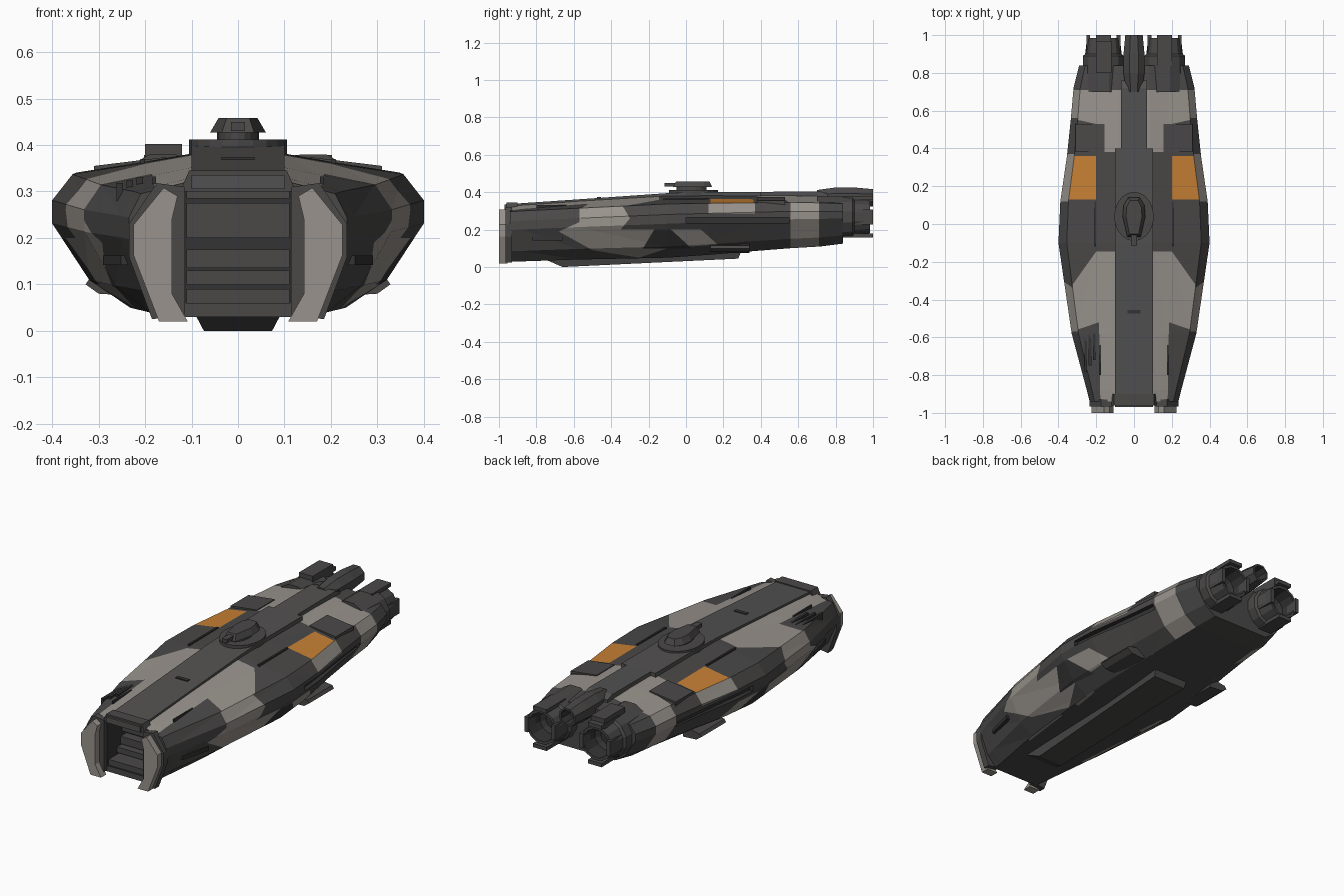
import bpy, bmesh, math
from mathutils import Vector

if "Cube" in bpy.data.objects:
    bpy.data.objects.remove(bpy.data.objects["Cube"])

def material(name, r, g, b):
    m = bpy.data.materials.new(name)
    m.diffuse_color = (r, g, b, 1)
    m.use_nodes = True
    m.node_tree.nodes["Principled BSDF"].inputs["Base Color"].default_value = m.diffuse_color
    return m

DARK = material("dark grey", .068, .065, .064)
LIGHT = material("warm light grey", .315, .29, .262)
ORANGE = material("orange", .57, .215, .034)
BLACK = material("near black", .035, .034, .035)
MID = material("mid grey", .086, .083, .082)

def finish(name, bm, *mats):
    bmesh.ops.recalc_face_normals(bm, faces=bm.faces)
    me = bpy.data.meshes.new(name)
    bm.to_mesh(me)
    bm.free()
    for m in mats:
        me.materials.append(m)
    ob = bpy.data.objects.new(name, me)
    bpy.context.collection.objects.link(ob)
    return ob

def prism(name, pts, axis, a, b, mat):
    """Extrude a 2D outline along x, y or z, from a to b."""
    put = {'x': lambda p, t: (t, *p), 'y': lambda p, t: (p[0], t, p[1]), 'z': lambda p, t: (*p, t)}[axis]
    bm = bmesh.new()
    lo, hi = ([bm.verts.new(put(p, t)) for p in pts] for t in (a, b))
    n = len(pts)
    bm.faces.new(lo)
    bm.faces.new(hi)
    for i in range(n):
        bm.faces.new((lo[i], lo[(i + 1) % n], hi[(i + 1) % n], hi[i]))
    return finish(name, bm, mat)

def box(name, x0, x1, y0, y1, z0, z1, mat):
    return prism(name, [(x0, y0), (x1, y0), (x1, y1), (x0, y1)], 'z', z0, z1, mat)

def lathe(name, rings, cx, cz, sides, mats, dark_rings=0):
    """Revolve (radius, y) rings round a y axis; the first dark_rings bands are near black."""
    bm = bmesh.new()
    loops = [[bm.verts.new((cx + r * math.cos(2 * math.pi * (k + .5) / sides), y,
                            cz + r * math.sin(2 * math.pi * (k + .5) / sides)))
              for k in range(sides)] for r, y in rings]
    bm.faces.new(loops[0]).material_index = 1
    bm.faces.new(loops[-1])
    for j in range(len(loops) - 1):
        for k in range(sides):
            q = (k + 1) % sides
            f = bm.faces.new((loops[j][k], loops[j][q], loops[j + 1][q], loops[j + 1][k]))
            f.material_index = 1 if j < dark_rings else 0
    return finish(name, bm, *mats)

def mirrored(pts, s):
    return [(s * p[0], p[1]) for p in pts]

# hull: stations (y, half width, top z, bottom z) carrying one normalised section
STATIONS = [(-.94, .235, .335, .03), (-.88, .25, .34, .03), (-.58, .33, .355, .04), (-.1, .40, .38, .05),
            (.12, .39, .382, .065), (.36, .355, .382, .085), (.55, .335, .382, .10), (.72, .32, .378, .11),
            (.84, .29, .37, .125)]
SECTION = [(.25, 1), (.53, .94), (.89, .87), (1, .70), (1, .55), (.8, .18), (.58, 0)]
bm = bmesh.new()
loops = []
for y, w, zt, zb in STATIONS:
    half = [(u * w, zb + v * (zt - zb)) for u, v in SECTION]
    loops.append([bm.verts.new((x, y, z)) for x, z in half + [(-x, z) for x, z in reversed(half)]])
for a, b in zip(loops, loops[1:]):
    for i in range(len(a)):
        j = (i + 1) % len(a)
        bm.faces.new((a[i], a[j], b[j], b[i]))
bm.faces.new(loops[0])
bm.faces.new(loops[-1])
hull = finish("hull", bm, DARK, LIGHT, ORANGE, BLACK)

# bow opening and side slots cut out of the hull
cutters = [box("bow_cutter", -.112, .112, -1.1, -.78, .06, .305, DARK)]
for s in (1, -1):
    cutters.append(prism("slot_cutter", mirrored([(.375, 0), (.5, 0), (.5, .55), (.31, .55)], s), 'z', .235, .265, DARK))
for c in cutters:
    c.hide_render = True
    mod = hull.modifiers.new("cut", 'BOOLEAN')
    mod.operation, mod.solver, mod.object = 'DIFFERENCE', 'EXACT', c
bm = bmesh.new()
bm.from_object(hull, bpy.context.evaluated_depsgraph_get())
hull.modifiers.clear()
for c in cutters:
    bpy.data.objects.remove(c)

# camouflage outlines: deck and belly ones in (|x|, y), side ones in (y, z)
TOP = [(1, [(.05, -.95), (.178, -.95), (.185, -.52), (.33, -.57), (.36, -.37), (.2, -.145), (.05, -.145)]),
       (1, [(.05, .38), (.155, .38), (.155, .52), (.34, .56), (.34, .71), (.05, .71)]),
       (2, [(.2, .13), (.37, .13), (.37, .36), (.2, .36)])]
BELLY = [(1, [(.17, -.62), (.4, -.55), (.4, -.28), (.2, -.33)]),
         (1, [(.2, -.2), (.4, -.22), (.4, 0), (.22, -.05)]),
         (1, [(.2, .38), (.4, .36), (.4, .55), (.22, .53)])]
SIDE = [(3, [(-.23, .1), (-.17, .2), (-.08, .2), (.03, .1)]),
        (1, [(-.57, .38), (-.37, .38), (-.3, .26), (-.35, .2), (.08, .2), (.17, .12), (-.1, .1),
             (-.25, .05), (-.5, .09), (-.68, .19), (-.57, .24)]),
        (1, [(.56, .05), (.71, .05), (.71, .4), (.56, .4)]),
        (1, [(.12, .285), (.37, .285), (.37, .36), (.12, .36)])]

def inside(p, poly):
    hit = False
    for (x0, y0), (x1, y1) in zip(poly, poly[1:] + poly[:1]):
        if (y0 > p[1]) != (y1 > p[1]) and p[0] < x0 + (p[1] - y0) * (x1 - x0) / (y1 - y0):
            hit = not hit
    return hit

def is_top(f):
    return f.normal.z > .75

def is_belly(f):
    return f.normal.z < -.9

def is_side(f):
    return abs(f.normal.x) > .35 and f.normal.z <= .75

def cut(rule, co, no):
    faces = [f for f in bm.faces if rule(f)]
    geom = faces + list({e for f in faces for e in f.edges}) + list({v for f in faces for v in f.verts})
    bmesh.ops.bisect_plane(bm, geom=geom, dist=1e-5, plane_co=co, plane_no=no)
    bm.normal_update()

bmesh.ops.triangulate(bm, faces=bm.faces)
bm.normal_update()
for zone, polys in ((is_top, TOP), (is_belly, BELLY)):
    for _, poly in polys:
        for (x0, y0), (x1, y1) in zip(poly, poly[1:] + poly[:1]):
            for s in (1, -1):
                cut(lambda f: zone(f) and f.calc_center_median().x * s > -.1,
                    Vector((s * x0, y0, 0)), Vector((y1 - y0, s * (x0 - x1), 0)).normalized())
for _, poly in SIDE:
    lo, hi = min(p[0] for p in poly) - .3, max(p[0] for p in poly) + .3
    for (y0, z0), (y1, z1) in zip(poly, poly[1:] + poly[:1]):
        cut(lambda f: is_side(f) and lo < f.calc_center_median().y < hi,
            Vector((0, y0, z0)), Vector((0, z1 - z0, y0 - y1)).normalized())
for f in bm.faces:
    c = f.calc_center_median()
    f.material_index = 0
    f.smooth = False
    if (abs(c.x) < .1125 and -.935 < c.y < -.77 and .059 < c.z < .306) or \
       (.2349 < c.z < .2651 and 0 <= c.y <= .5501 and abs(c.x) > .3):
        f.material_index = 3
        continue
    flat = (abs(c.x), c.y)
    for zone, polys, p in ((is_top, TOP, flat), (is_belly, BELLY, flat), (is_side, SIDE, (c.y, c.z))):
        if zone(f):
            f.material_index = next((i for i, poly in polys if inside(p, poly)), 0)
bm.to_mesh(hull.data)
bm.free()

# raised spine along the top, hood over the bow, keel below
prism("spine_front", [(-.97, .305), (-.97, .335), (-.5, .367), (-.1, .395), (.1, .402), (.4, .402), (.4, .33), (-.9, .305)],
      'x', -.1, .1, MID)
prism("spine_rear", [(.4, .33), (.4, .402), (.72, .404), (.76, .39), (.76, .33)], 'x', -.07, .07, MID)
prism("bow_hood", [(-.125, .3), (.125, .3), (.105, .345), (-.105, .345)], 'y', -.96, -.9, DARK)
keel = prism("keel", [(-.77, .07), (-.74, .035), (-.66, 0), (.28, .045), (.3, .1), (-.77, .1)], 'x', -.105, .105, DARK)
for v in keel.data.vertices:
    v.co.x *= .7 + .3 * min(v.co.z / .06, 1)

# bow interior
for i, (z0, z1, y0, m) in enumerate([(.06, .09, -.93, DARK), (.1, .13, -.86, DARK), (.135, .175, -.83, DARK),
                                     (.20, .275, -.82, DARK), (.285, .305, -.9, DARK)]):
    box(f"bow_rib_{i}", -.111, .111, y0, -.775, z0, z1, m)

JAW = [(.13, .29), (.16, .308), (.225, .228), (.225, .163), (.17, .02), (.108, .02), (.142, .08), (.142, .24)]
for s, side in ((1, "right"), (-1, "left")):
    # bow jaws and their dark backing frame
    prism(f"jaw_{side}", mirrored(JAW, s), 'y', -1, -.955, LIGHT)
    prism(f"jaw_frame_{side}", mirrored([(.115, .31), (.175, .318), (.235, .23), (.235, .16), (.185, .025), (.115, .035)], s),
          'y', -.965, -.93, DARK)
    # small lower fin
    prism(f"fin_{side}", mirrored([(.22, .075), (.3, .08), (.328, .1), (.318, .115), (.22, .13)], s), 'y', .13, .34, DARK)
    # deck slits, rear deck box, nose slot
    box(f"deck_slit_{side}", s * .2, s * .21, -.12, .12, .345, .37, BLACK)
    box(f"bow_slit_{side}", s * .176, s * .184, -.8, -.64, .31, .332, BLACK)
    prism(f"rear_deck_box_{side}", mirrored([(.155, .33), (.155, .374), (.31, .355), (.31, .32)], s), 'y', .38, .53, DARK)
    prism(f"nose_slot_{side}", mirrored([(.23, -.82), (.252, -.82), (.291, -.66), (.265, -.66)], s), 'z', .142, .162, BLACK)
    # engine nacelle with open nozzle and rim petals
    cx, cz = s * .162, .268
    lathe(f"engine_{side}", [(.05, .88), (.07, .9), (.076, .985), (.09, .985), (.1, .9), (.112, .89), (.115, .7)],
          cx, cz, 12, (DARK, BLACK), 2)
    for k in range(4):
        r = .09 if k % 2 == 0 else .07
        p = box(f"engine_petal_{side}_{k}", -.04, .04, .84, 1, r, r + .02, DARK)
        p.rotation_euler = (0, math.pi / 2 * k, 0)
        p.location = (cx, 0, cz)

# centre engine and the raised pod on the left engine
lathe("centre_engine", [(.02, .92), (.035, .93), (.04, 1), (.05, 1), (.06, .9), (.06, .8), (.045, .7)],
      0, .37, 8, (DARK, BLACK), 2)
box("engine_pod", -.2, -.12, .8, .97, .35, .402, DARK)

# vent cluster on the left bow shoulder
for i in range(3):
    box(f"shoulder_vent_{i}", -.262 + .022 * i, -.248 + .022 * i, -.78 + .03 * i, -.58, .28, .318 + .006 * i, BLACK)
box("spine_hatch", -.035, .035, -.475, -.455, .365, .374, BLACK)

# turret: oval base, neck, long angular head, barrel
oval = [(math.cos(math.pi * k / 10), math.sin(math.pi * k / 10)) for k in range(20)]
prism("turret_base", [(.105 * x, .04 + .13 * y) for x, y in oval], 'z', .37, .412, DARK)
prism("turret_neck", [(.045 * x, .03 + .08 * y) for x, y in oval], 'z', .41, .432, DARK)
head = prism("turret_head", [(-.035, -.07), (.035, -.07), (.06, .04), (.055, .1), (.03, .14), (-.03, .14), (-.055, .1), (-.06, .04)],
             'z', .427, .458, DARK)
for v in head.data.vertices:
    if v.co.z > .45:
        v.co.x *= .7
        v.co.y = .04 + (v.co.y - .04) * .85
box("turret_barrel", -.015, .015, -.115, -.05, .43, .45, DARK)
